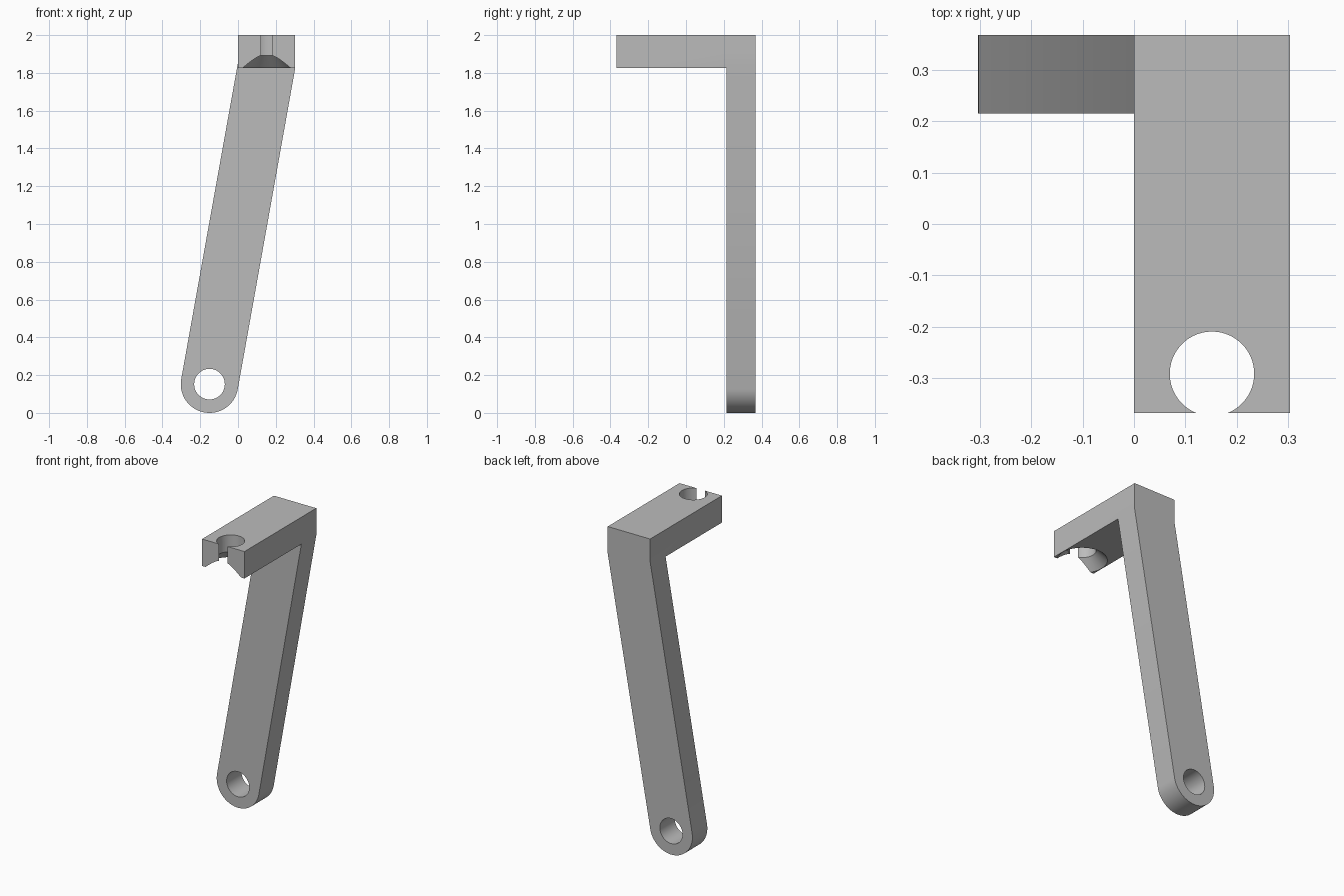
import bpy
import bmesh
from math import cos, sin, pi, radians
from mathutils import Vector

default = bpy.data.objects.get("Cube")
if default:
    bpy.data.objects.remove(default, do_unlink=True)

HALF_X, HALF_Y = 0.303, 0.367
ARM_FRONT = 0.215
BLOCK_BOTTOM = 1.826
EYE_R = 0.152
HOLE_R = 0.081
NOTCH = (0.1515, -0.291)
TILT = radians(10.2)

metal = bpy.data.materials.new("plain grey")
metal.use_nodes = True
grey = (0.5, 0.5, 0.5, 1)
metal.diffuse_color = grey
metal.node_tree.nodes["Principled BSDF"].inputs["Base Color"].default_value = grey


def extrude_profile(name, points, y0, y1):
    """Solid from an outline in the xz plane, running from y0 to y1."""
    bm = bmesh.new()
    face = bm.faces.new([bm.verts.new((x, y0, z)) for x, z in points])
    grown = bmesh.ops.extrude_face_region(bm, geom=[face])["geom"]
    moved = [v for v in grown if isinstance(v, bmesh.types.BMVert)]
    bmesh.ops.translate(bm, verts=moved, vec=Vector((0, y1 - y0, 0)))
    bmesh.ops.recalc_face_normals(bm, faces=bm.faces)
    mesh = bpy.data.meshes.new(name)
    bm.to_mesh(mesh)
    bm.free()
    obj = bpy.data.objects.new(name, mesh)
    bpy.context.collection.objects.link(obj)
    mesh.materials.append(metal)
    return obj


def round_cutter(name, r1, r2, depth, location, rotation=(0, 0, 0)):
    bpy.ops.mesh.primitive_cone_add(vertices=96, radius1=r1, radius2=r2, depth=depth,
                                    location=location, rotation=rotation)
    obj = bpy.context.object
    obj.name = name
    obj.hide_render = True
    obj.data.materials.append(metal)
    return obj


def combine(target, tool, operation):
    """Apply a boolean and discard the tool object."""
    bpy.context.view_layer.objects.active = target
    mod = target.modifiers.new(operation.lower(), "BOOLEAN")
    mod.operation = operation
    mod.solver = "EXACT"
    mod.object = tool
    bpy.ops.object.modifier_apply(modifier=mod.name)
    bpy.data.objects.remove(tool, do_unlink=True)


# Slanted arm with a rounded lower end
eye_x = EYE_R - HALF_X
steps = 48
outline = [(eye_x + EYE_R * cos(a), EYE_R + EYE_R * sin(a))
           for a in (pi - TILT + pi * i / steps for i in range(steps + 1))]
# The tangent edges lean right as they rise
outline = [(eye_x - (x - eye_x), z) for x, z in outline][::-1]
outline = [(2 * eye_x - x, z) for x, z in outline][::-1]
outline += [(HALF_X, BLOCK_BOTTOM), (HALF_X, 1.93), (0, 1.93), (0, 1.855)]
bracket = extrude_profile("slanted_arm_bracket", outline, ARM_FRONT, HALF_Y)

# Top block reaching forward
block = extrude_profile("top_block", [(0, BLOCK_BOTTOM), (HALF_X, BLOCK_BOTTOM),
                                      (HALF_X, 2), (0, 2)], -HALF_Y, HALF_Y)
combine(bracket, block, "UNION")

# Pivot hole through the lower end
combine(bracket, round_cutter("pivot_cutter", HOLE_R, HOLE_R, 1,
                              (eye_x, HALF_Y, EYE_R), (pi / 2, 0, 0)), "DIFFERENCE")

# Open-sided hole in the block, countersunk from below
combine(bracket, round_cutter("notch_cutter", 0.082, 0.082, 0.6,
                              (*NOTCH, 1.9)), "DIFFERENCE")
combine(bracket, round_cutter("countersink_cutter", 0.198, 0.06, 0.138,
                              (*NOTCH, BLOCK_BOTTOM + 0.019)), "DIFFERENCE")

bpy.ops.object.select_all(action="DESELECT")
bracket.select_set(True)
bpy.context.view_layer.objects.active = bracket
bpy.ops.object.shade_smooth_by_angle(angle=radians(30))
